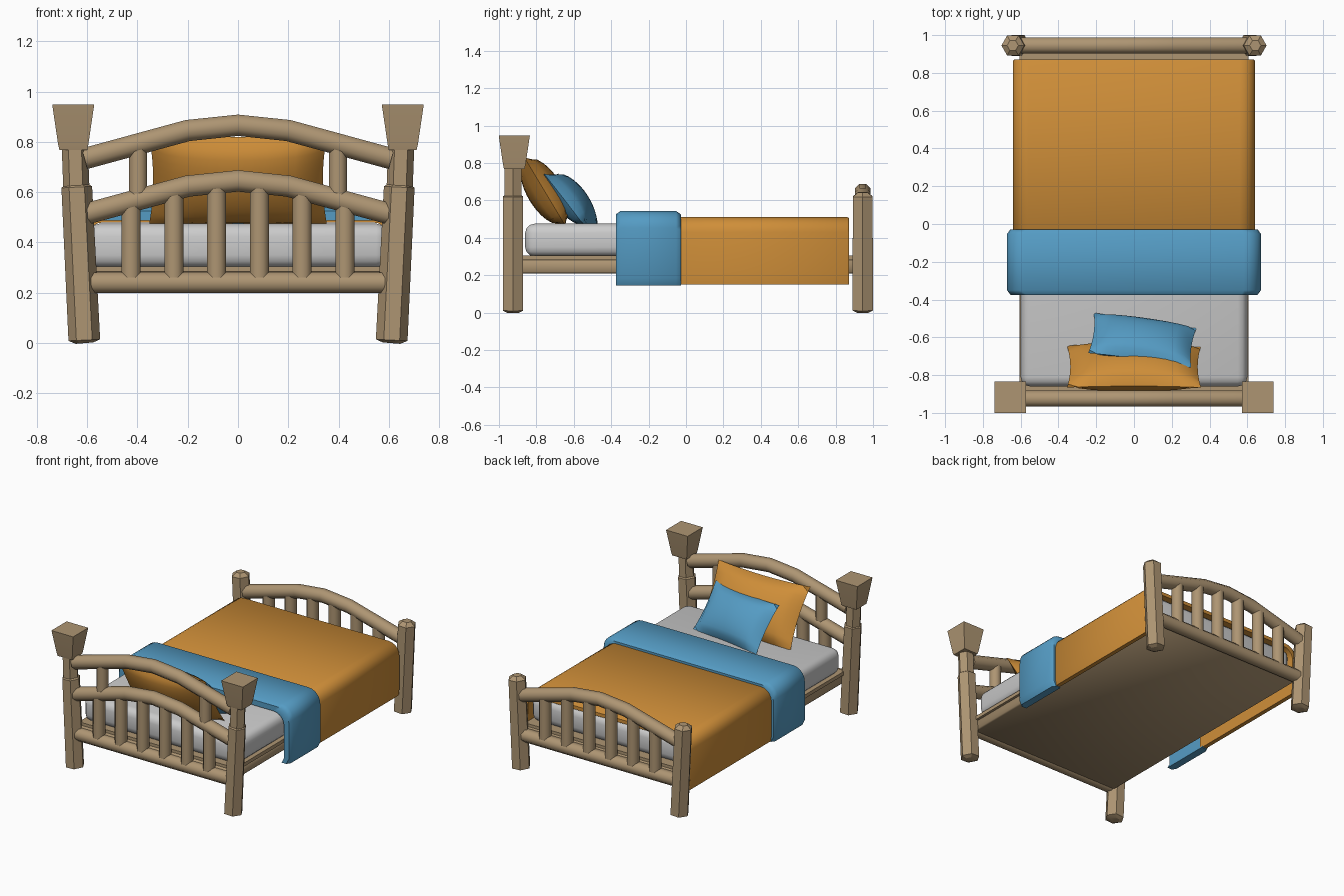
import bpy, bmesh, math
from mathutils import Vector, Matrix

if "Cube" in bpy.data.objects:
    bpy.data.objects.remove(bpy.data.objects["Cube"])


def material(name, rgb):
    m = bpy.data.materials.new(name)
    m.diffuse_color = (*rgb, 1)
    m.use_nodes = True
    m.node_tree.nodes["Principled BSDF"].inputs["Base Color"].default_value = m.diffuse_color
    return m


WOOD = material("wood", (0.42, 0.30, 0.17))
ORANGE = material("orange_cloth", (0.62, 0.27, 0.04))
BLUE = material("blue_cloth", (0.09, 0.33, 0.55))


def finish(name, bm, mat=None, angle=50):
    bmesh.ops.recalc_face_normals(bm, faces=bm.faces[:])
    me = bpy.data.meshes.new(name)
    bm.to_mesh(me)
    bm.free()
    ob = bpy.data.objects.new(name, me)
    bpy.context.collection.objects.link(ob)
    if mat:
        me.materials.append(mat)
    if angle:
        bpy.ops.object.select_all(action='DESELECT')
        bpy.context.view_layer.objects.active = ob
        ob.select_set(True)
        bpy.ops.object.shade_smooth_by_angle(angle=math.radians(angle))
    return ob


def log(name, y, path, sides=8, angle=50, turn=None):
    """Capped tube through (x, z, radius) stations at depth y."""
    bm = bmesh.new()
    pts = [Vector((x, y, z)) for x, z, r in path]
    turn = math.pi / 8 if turn is None else turn
    rings = []
    for i, p in enumerate(pts):
        t = (pts[min(i + 1, len(pts) - 1)] - pts[max(i - 1, 0)]).normalized()
        side = Vector((0, 1, 0))
        up = t.cross(side)
        ring = []
        for k in range(sides):
            a = turn + math.tau * k / sides
            ring.append(bm.verts.new(p + (up * math.cos(a) + side * math.sin(a)) * path[i][2]))
        rings.append(ring)
    for a, b in zip(rings, rings[1:]):
        for k in range(sides):
            j = (k + 1) % sides
            bm.faces.new((a[k], a[j], b[j], b[k]))
    bm.faces.new(rings[0])
    bm.faces.new(rings[-1])
    return finish(name, bm, WOOD, angle)


def box(name, lo, hi, mat=None, bevel=0, segments=1):
    bm = bmesh.new()
    bmesh.ops.create_cube(bm, size=1)
    lo, hi = Vector(lo), Vector(hi)
    for v in bm.verts:
        v.co = Vector([(l + h) / 2 + c * (h - l) for l, h, c in zip(lo, hi, v.co)])
    if bevel:
        bmesh.ops.bevel(bm, geom=bm.edges[:], offset=bevel, segments=segments, profile=0.5, affect='EDGES')
    return finish(name, bm, mat)


def arch(base):
    return [(x, base + dz, 0.046) for x, dz in
            ((-0.61, 0), (-0.2, 0.112), (0, 0.133), (0.2, 0.112), (0.61, 0))]


def arch_z(base, x):
    x = abs(x)
    return base + (0.133 - 0.105 * x if x < 0.2 else 0.112 * (0.61 - x) / 0.41)


HEAD, FOOT = -0.925, 0.945

# posts, leaning slightly outwards
for s, tag in ((-1, "left"), (1, "right")):
    for end, y in (("head", HEAD), ("foot", FOOT)):
        log(f"{end}_post_{tag}", y, [(s * 0.61, 0, 0.035), (s * 0.611, 0.012, 0.063),
            (s * 0.641, 0.62, 0.061), (s * 0.642, 0.643, 0.03)], 6, 25, 0)
    log(f"head_post_upper_{tag}", HEAD, [(s * 0.642, 0.6, 0.052), (s * 0.649, 0.79, 0.052)], 6, 25, 0)
    # flared square cap
    log(f"head_post_cap_{tag}", -0.918, [(s * 0.655, 0.768, 0.078), (s * 0.655, 0.79, 0.085),
        (s * 0.655, 0.948, 0.118)], 4, 20, math.pi / 4)
    # short slat between the two headboard arches
    log(f"head_upper_slat_{tag}", HEAD, [(s * 0.397, arch_z(0.512, 0.397), 0.039),
        (s * 0.397, arch_z(0.733, 0.397), 0.039)])

# arched rails, bottom rails and slats
log("head_top_arch", HEAD, arch(0.733))
for end, y in (("head", HEAD), ("foot", FOOT)):
    log(f"{end}_arch", y, arch(0.512))
    log(f"{end}_bottom_rail", y, [(-0.61, 0.24, 0.045), (0.61, 0.24, 0.045)])
    for i in range(6):
        x = -0.425 + 0.17 * i
        log(f"{end}_slat_{i + 1}", y, [(x, 0.24, 0.041), (x, arch_z(0.512, x), 0.041)])

# bed base and mattress
box("base_frame", (-0.59, -0.92, 0.21), (0.59, 0.93, 0.285), WOOD, 0.008)
box("base_board", (-0.605, -0.89, 0.28), (0.605, 0.91, 0.305), WOOD)
box("mattress", (-0.6, -0.86, 0.3), (0.6, 0.865, 0.475), None, 0.05, 3)


def cover(name, half, top, bottom, y0, y1, radius, thick, mat, soft, tuck=0):
    """Cloth draped over the bed: a rounded upside-down U pulled along y."""
    right = [(half - tuck, bottom), (half, bottom + 0.04)]
    for k in range(6):
        a = math.pi / 2 * k / 5
        right.append((half - radius + radius * math.cos(a), top - radius + radius * math.sin(a)))
    outer = right + [(-x, z) for x, z in reversed(right)]
    inner = []
    for x, z in right:
        f = (half - thick) / half
        inner.append((x * f, z if z <= bottom else z - thick * (z - bottom) / (top - bottom)))
    inner = inner + [(-x, z) for x, z in reversed(inner)]
    bm = bmesh.new()
    loops = []
    for y, inset in ((y0, soft), (y0 + soft, 0), (y1 - soft, 0), (y1, soft)):
        out = []
        for x, z in outer:
            fz = (z - bottom) / (top - bottom)
            out.append(bm.verts.new((x * (1 - inset * 0.7 / half), y, z - inset * 0.7 * fz)))
        inn = [bm.verts.new((x, y, z)) for x, z in inner]
        loops.append(out + inn[::-1])
    n, m = len(loops[0]), len(outer)
    for a, b in zip(loops, loops[1:]):
        for k in range(n):
            j = (k + 1) % n
            bm.faces.new((a[k], a[j], b[j], b[k]))
    for L in (loops[0], loops[-1]):
        for k in range(m - 1):
            bm.faces.new((L[k], L[k + 1], L[n - 2 - k], L[n - 1 - k]))
    return finish(name, bm, mat)


# blanket and folded throw
cover("blanket", 0.64, 0.51, 0.15, -0.06, 0.872, 0.08, 0.03, ORANGE, 0.008, 0.005)
cover("folded_throw", 0.672, 0.543, 0.145, -0.375, -0.028, 0.09, 0.055, BLUE, 0.025, 0.02)


def pillow(name, loc, tilt, spin, w, h, t, mat, n=12):
    """Cushion with puffed middle, thin seam and slightly pulled-in edges."""
    bm = bmesh.new()
    bmesh.ops.create_grid(bm, x_segments=n, y_segments=n, size=1)
    top = bm.verts[:]
    dup = bmesh.ops.duplicate(bm, geom=bm.verts[:] + bm.edges[:] + bm.faces[:])
    low = set(g for g in dup["geom"] if isinstance(g, bmesh.types.BMVert))
    for v in top + list(low):
        u, k = v.co.x, v.co.y
        puff = (max(0, 1 - u * u) * max(0, 1 - k * k)) ** 0.5
        v.co = Vector((u * w * (1 - 0.05 * (1 - k * k)), k * h * (1 - 0.07 * (1 - u * u)),
                       (-1 if v in low else 1) * t * puff))
    bmesh.ops.remove_doubles(bm, verts=bm.verts[:], dist=0.0005)
    bm.transform(Matrix.Translation(loc) @ Matrix.Rotation(math.radians(spin), 4, 'Z')
                 @ Matrix.Rotation(math.radians(tilt), 4, 'X'))
    return finish(name, bm, mat, 60)


# pillows
pillow("large_pillow", (0, -0.755, 0.648), 121, 0, 0.355, 0.215, 0.095, ORANGE)
pillow("small_pillow", (0.045, -0.615, 0.605), 128, -8, 0.275, 0.175, 0.08, BLUE)
